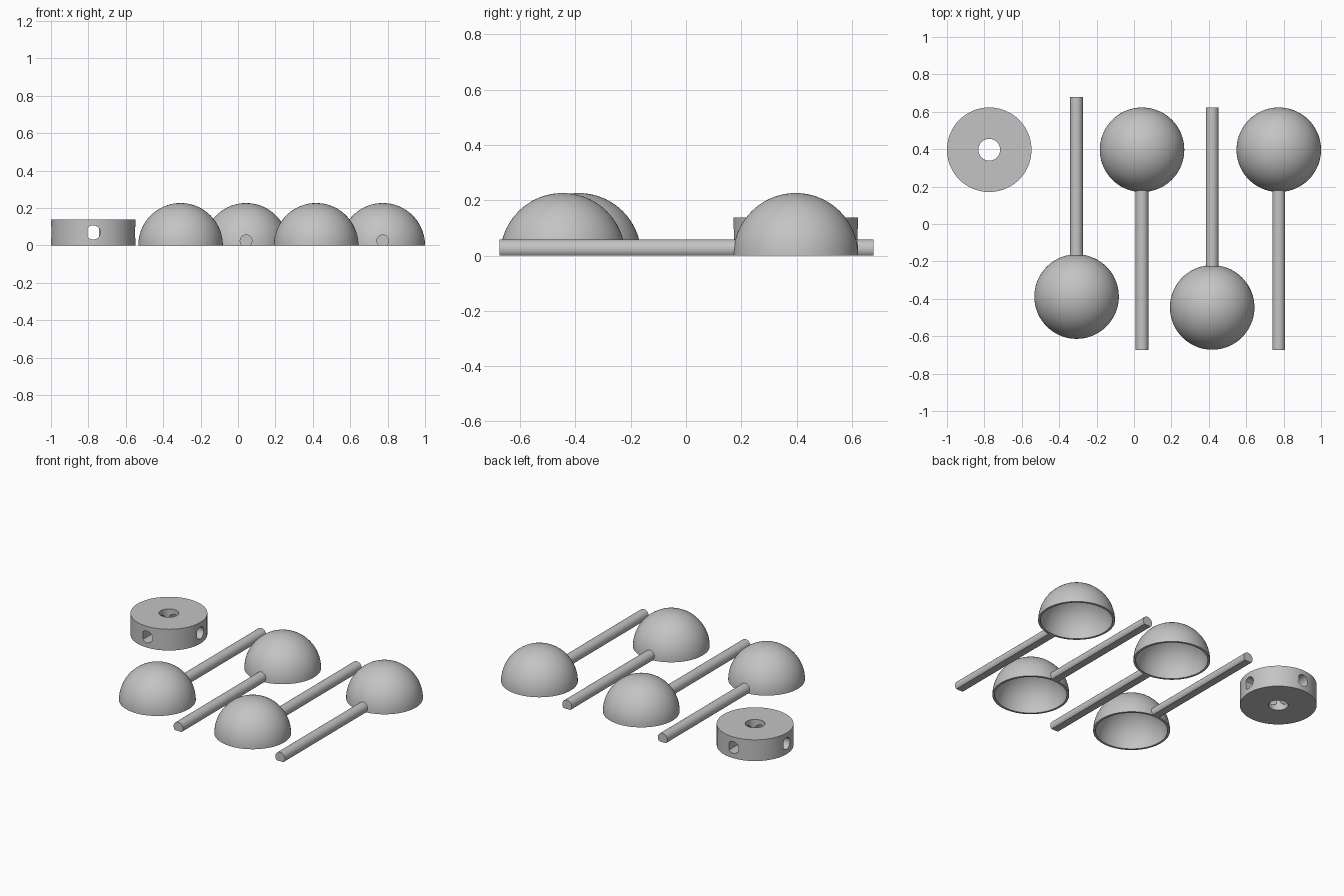
import bpy, bmesh
from math import pi, sin, cos, asin, radians
from mathutils import Matrix, Vector

cube = bpy.data.objects.get("Cube")
if cube:
    bpy.data.objects.remove(cube, do_unlink=True)

grey = bpy.data.materials.new("plain grey")
grey.use_nodes = True
grey.diffuse_color = (0.55, 0.55, 0.55, 1)
grey.node_tree.nodes["Principled BSDF"].inputs["Base Color"].default_value = (0.55, 0.55, 0.55, 1)


def make_object(name, bm, matrix):
    bmesh.ops.recalc_face_normals(bm, faces=bm.faces)
    mesh = bpy.data.meshes.new(name)
    bm.to_mesh(mesh)
    bm.free()
    mesh.transform(matrix)
    mesh.materials.append(grey)
    obj = bpy.data.objects.new(name, mesh)
    bpy.context.collection.objects.link(obj)
    return obj


def smooth(obj):
    bpy.ops.object.select_all(action='DESELECT')
    obj.select_set(True)
    bpy.context.view_layer.objects.active = obj
    bpy.ops.object.shade_smooth_by_angle(angle=radians(30))


def d_bar(name, radius, flat, length, matrix):
    """Round bar along +y with a flat on its -z side."""
    bm = bmesh.new()
    start, steps = -asin(flat / radius), 28
    sweep = pi - 2 * start
    angles = [start + sweep * i / steps for i in range(steps + 1)]
    face = bm.faces.new([bm.verts.new((radius * cos(a), 0, radius * sin(a))) for a in angles])
    extruded = bmesh.ops.extrude_face_region(bm, geom=[face])["geom"]
    tip = [v for v in extruded if isinstance(v, bmesh.types.BMVert)]
    bmesh.ops.translate(bm, verts=tip, vec=(0, length, 0))
    return make_object(name, bm, matrix)


def cylinder(name, radius, height, matrix):
    bm = bmesh.new()
    bmesh.ops.create_cone(bm, cap_ends=True, segments=72, radius1=radius, radius2=radius, depth=height)
    return make_object(name, bm, matrix)


def cup(name, radius, wall, location):
    """Hollow hemisphere, open underneath."""
    bm = bmesh.new()
    steps = 18
    angles = [pi / 2 * i / steps for i in range(steps + 1)]
    inner = radius - wall
    points = [(radius * cos(a), 0, radius * sin(a)) for a in angles]
    points += [(inner * cos(a), 0, inner * sin(a)) for a in reversed(angles)]
    verts = [bm.verts.new(p) for p in points]
    edges = [bm.edges.new((a, b)) for a, b in zip(verts, verts[1:] + verts[:1])]
    bmesh.ops.spin(bm, geom=verts + edges, cent=(0, 0, 0), axis=(0, 0, 1), angle=2 * pi, steps=72)
    bmesh.ops.remove_doubles(bm, verts=bm.verts, dist=0.0001)
    bmesh.ops.dissolve_degenerate(bm, edges=bm.edges, dist=0.0001)
    return make_object(name, bm, Matrix.Translation(location))


# Cups with their arms: x, y, side the arm points to, distance of the arm tip
R, WALL = 0.226, 0.014
ARM_R, ARM_FLAT = 0.034, 0.024
layout = [(-0.307, -0.388, 1, 1.067), (0.043, 0.397, -1, 1.071),
          (0.418, -0.446, 1, 1.069), (0.774, 0.397, -1, 1.071)]
for i, (x, y, side, reach) in enumerate(layout, 1):
    smooth(cup(f"cup_{i}", R, WALL, (x, y, 0)))
    turn = Matrix.Rotation(0 if side > 0 else pi, 4, 'Z')
    root = R - WALL + 0.004
    place = Matrix.Translation((x, y, ARM_FLAT)) @ turn @ Matrix.Translation((0, root, 0))
    smooth(d_bar(f"arm_{i}", ARM_R, ARM_FLAT, reach - root, place))

# Hub with a centre bore and four side sockets
HUB_H = 0.138
centre = Matrix.Translation((-0.774, 0.397, HUB_H / 2))
hub = cylinder("hub", R, HUB_H, centre)
cutters = [cylinder("bore_cutter", 0.058, HUB_H * 2, centre)]
for i in range(4):
    place = (centre @ Matrix.Rotation(i * pi / 2, 4, 'Z')
             @ Matrix.Translation((0, 0.04, 0)) @ Matrix.Rotation(-pi / 2, 4, 'Y'))
    cutters.append(d_bar("socket_cutter", 0.038, 0.03, R, place))
bpy.context.view_layer.objects.active = hub
for cutter in cutters:
    cutter.hide_render = True
    mod = hub.modifiers.new("cut", 'BOOLEAN')
    mod.operation, mod.solver, mod.object = 'DIFFERENCE', 'EXACT', cutter
    bpy.ops.object.modifier_apply(modifier=mod.name)
    bpy.data.objects.remove(cutter, do_unlink=True)
smooth(hub)
